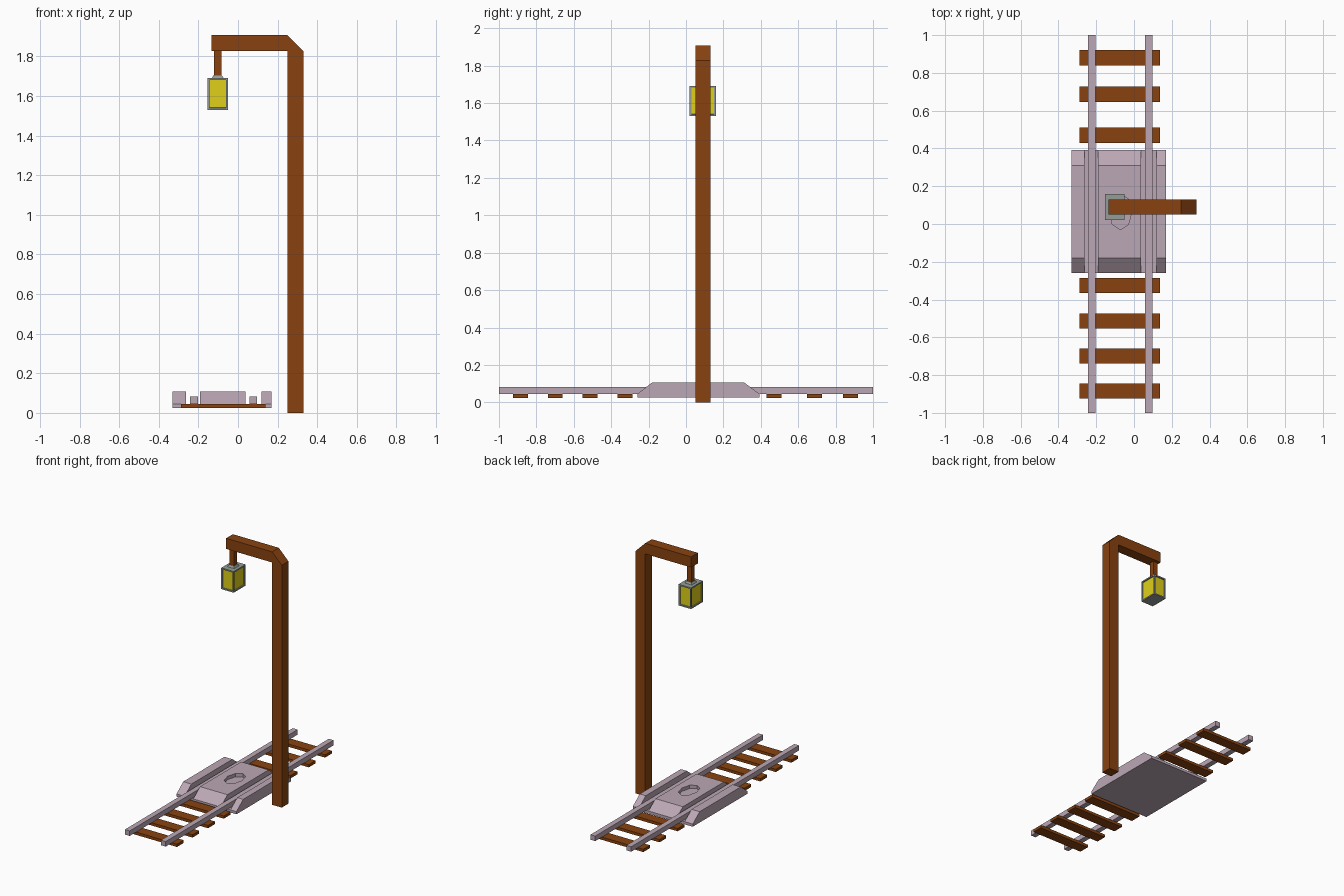
import bpy, bmesh, math
from mathutils import Matrix, Vector

if "Cube" in bpy.data.objects:
    bpy.data.objects.remove(bpy.data.objects["Cube"])


def material(name, rgb):
    m = bpy.data.materials.new(name)
    m.diffuse_color = (*rgb, 1)
    m.use_nodes = True
    m.node_tree.nodes["Principled BSDF"].inputs["Base Color"].default_value = m.diffuse_color
    return m


WOOD = material("wood", (0.25, 0.055, 0.005))
STONE = material("pale_stone", (0.5, 0.39, 0.46))
METAL = material("grey_metal", (0.3, 0.34, 0.31))
GLOW = material("yellow_glass", (0.75, 0.63, 0.01))


def finish(name, bm, *mats):
    bmesh.ops.recalc_face_normals(bm, faces=bm.faces)
    me = bpy.data.meshes.new(name)
    bm.to_mesh(me)
    bm.free()
    for m in mats:
        me.materials.append(m)
    ob = bpy.data.objects.new(name, me)
    bpy.context.collection.objects.link(ob)
    return ob


def box_bm(lo, hi):
    lo, hi = Vector(lo), Vector(hi)
    bm = bmesh.new()
    bmesh.ops.create_cube(bm, size=1, matrix=Matrix.Translation((lo + hi) / 2)
                          @ Matrix.Diagonal((*(hi - lo), 1)))
    return bm


def box(name, lo, hi, mat):
    return finish(name, box_bm(lo, hi), mat)


def prism(name, points, move, mat):
    bm = bmesh.new()
    face = bm.faces.new([bm.verts.new(p) for p in points])
    ext = bmesh.ops.extrude_face_region(bm, geom=[face])["geom"]
    bmesh.ops.translate(bm, vec=move,
                        verts=[v for v in ext if isinstance(v, bmesh.types.BMVert)])
    return finish(name, bm, mat)


def cut(target, cutter):
    mod = target.modifiers.new("cut", "BOOLEAN")
    mod.operation, mod.solver, mod.object = "DIFFERENCE", "EXACT", cutter
    bpy.context.view_layer.objects.active = target
    bpy.ops.object.modifier_apply(modifier=mod.name)
    bpy.data.objects.remove(cutter)


# lamp post with mitred arm
post = [(.25, 0), (.33, 0), (.33, 1.827), (.25, 1.907),
        (-.134, 1.907), (-.134, 1.827), (.25, 1.827)]
prism("lamp_post", [(x, .05, z) for x, z in post], (0, .08, 0), WOOD)

# lantern hanger and cap
box("lantern_hanger", (-.121, .071, 1.70), (-.084, .109, 1.827), WOOD)
bm = bmesh.new()
bmesh.ops.create_cone(bm, cap_ends=True, segments=4, radius1=.042, radius2=.03, depth=.014,
                      matrix=Matrix.Translation((-.1025, .09, 1.697))
                      @ Matrix.Rotation(math.pi / 4, 4, "Z"))
finish("lantern_cap", bm, METAL)

# lantern with recessed glowing panes
bm = box_bm((-.154, .02, 1.53), (-.05, .16, 1.69))
sides = [f for f in bm.faces if abs(f.normal.z) < .5]
bmesh.ops.inset_individual(bm, faces=sides, thickness=.014)
for f in sides:
    f.material_index = 1
bmesh.ops.inset_individual(bm, faces=sides, thickness=.001, depth=-.008)
finish("lantern", bm, METAL, GLOW)
me = bpy.data.objects["lantern"].data
for p in me.polygons:
    p.material_index = int(p.material_index == 1 and p.area > .005)

# rails
for name, x in (("rail_left", -.243), ("rail_right", .057)):
    box(name, (x, -1, .045), (x + .04, 1, .083), STONE)

# sleepers
for i, y in enumerate((-.884, -.699, -.514, -.326, .47, .687, .88)):
    box(f"sleeper_{i + 1}", (-.288, y - .04, .024), (.138, y + .04, .045), WOOD)

# sloped pressure plate platform, cut by rail grooves and an eight-sided recess
side = [(-.26, .025), (.392, .025), (.392, .045), (.31, .107), (-.18, .107), (-.26, .045)]
plate = prism("platform", [(-.331, y, z) for y, z in side], (.5, 0, 0), STONE)
for x0, x1 in ((-.263, -.191), (.038, .119)):
    cut(plate, box("groove_cutter", (x0, -.6, .045), (x1, .7, .2), STONE))
bm = bmesh.new()
bmesh.ops.create_cone(bm, cap_ends=True, segments=8, radius1=1, radius2=1, depth=.1,
                      matrix=Matrix.Translation((-.072, .065, .132))
                      @ Matrix.Diagonal((.06, .095, 1, 1)))
cut(plate, finish("recess_cutter", bm, STONE))
